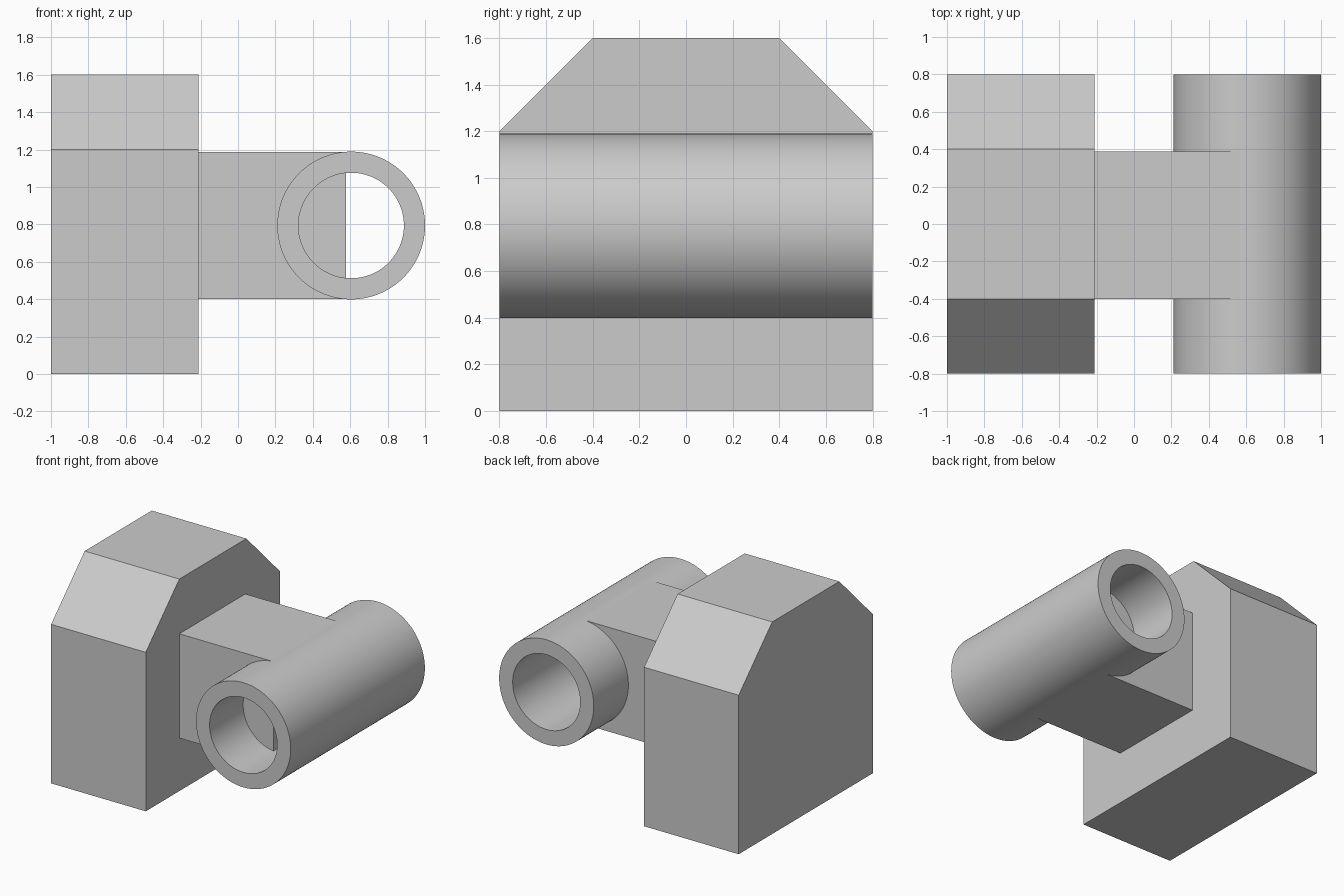
import bpy
import math

if "Cube" in bpy.data.objects:
    bpy.data.objects.remove(bpy.data.objects["Cube"])


def prism(name, profile, to_a, to_b):
    """Sweep a closed profile between two placements and cap both ends."""
    n = len(profile)
    verts = [to_a(*p) for p in profile] + [to_b(*p) for p in profile]
    faces = [(i, (i + 1) % n, (i + 1) % n + n, i + n) for i in range(n)]
    faces += [tuple(reversed(range(n))), tuple(range(n, 2 * n))]
    return make_object(name, verts, faces)


def make_object(name, verts, faces):
    mesh = bpy.data.meshes.new(name)
    mesh.from_pydata(verts, [], faces)
    obj = bpy.data.objects.new(name, mesh)
    bpy.context.collection.objects.link(obj)
    return obj


# Block with two sloped top corners, swept along x
block_profile = [(-0.8, 0), (0.8, 0), (0.8, 1.2), (0.4, 1.6), (-0.4, 1.6), (-0.8, 1.2)]
prism("chamfered_block", block_profile,
      lambda y, z: (-1.0, y, z), lambda y, z: (-0.21, y, z))

# Square connecting arm, ending inside the tube bore
arm_profile = [(-0.4, 0.4), (0.387, 0.4), (0.387, 1.187), (-0.4, 1.187)]
prism("connecting_arm", arm_profile,
      lambda y, z: (-0.21, y, z), lambda y, z: (0.578, y, z))

# Open tube along y: four rings (radius, y) joined in a loop
SEGMENTS = 128
CX, CZ = 0.605, 0.794
rings = [(0.395, -0.8), (0.395, 0.8), (0.282, 0.8), (0.282, -0.8)]
verts = [(CX + r * math.cos(2 * math.pi * i / SEGMENTS), y,
          CZ + r * math.sin(2 * math.pi * i / SEGMENTS))
         for r, y in rings for i in range(SEGMENTS)]
faces = []
for k in range(4):
    a, b = k * SEGMENTS, (k + 1) % 4 * SEGMENTS
    for i in range(SEGMENTS):
        j = (i + 1) % SEGMENTS
        faces.append((a + i, b + i, b + j, a + j))
tube = make_object("tube", verts, faces)
bpy.context.view_layer.objects.active = tube
tube.select_set(True)
bpy.ops.object.shade_smooth_by_angle(angle=math.radians(30))
